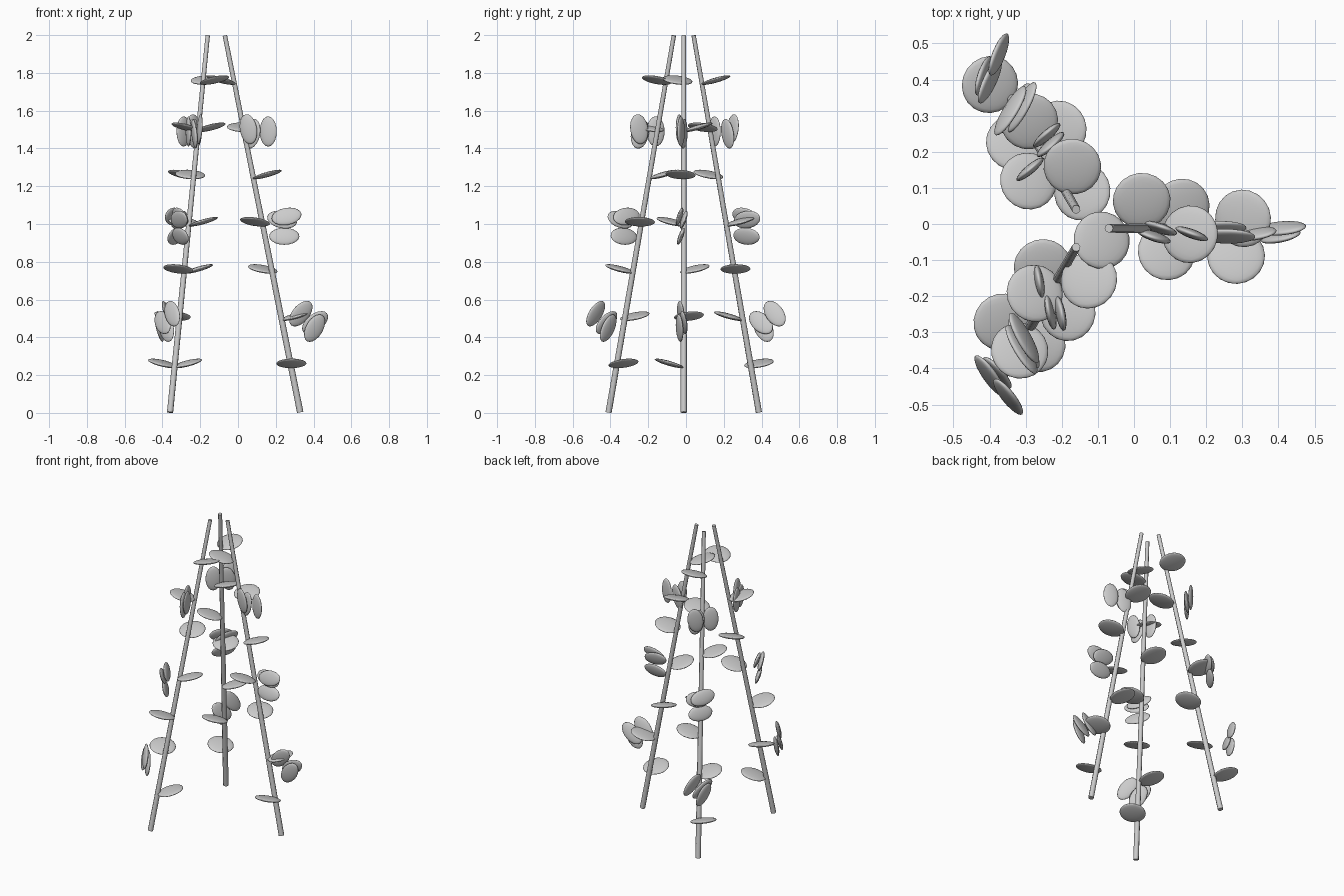
import bpy, math
from mathutils import Vector, Matrix

if "Cube" in bpy.data.objects:
    bpy.data.objects.remove(bpy.data.objects["Cube"])

CENTRE = Vector((-0.13, -0.012, 0))


def radial(a):
    return Vector((math.cos(a), math.sin(a), 0))


def pole_point(a, z):
    # poles lean inward from a wide foot circle to a small top circle
    return CENTRE + radial(a) * (0.46 - 0.2 * z) + Vector((0, 0, z))


def ellipsoid(name, matrix, size):
    bpy.ops.mesh.primitive_ico_sphere_add(subdivisions=3, radius=1)
    ob = bpy.context.object
    ob.name = name
    ob.data.transform(Matrix.Diagonal((*size, 1)))
    ob.matrix_world = matrix
    bpy.ops.object.shade_smooth()
    return ob


def add_pole(a):
    lo, hi = pole_point(a, 0.003), pole_point(a, 1.998)
    bpy.ops.mesh.primitive_cone_add(vertices=8, radius1=0.017, radius2=0.012,
                                    depth=(hi - lo).length, location=(lo + hi) / 2)
    ob = bpy.context.object
    ob.name = "pole"
    ob.rotation_euler = (hi - lo).to_track_quat('Z', 'Y').to_euler()
    bpy.ops.object.shade_smooth_by_angle(angle=math.radians(50))


def add_leaf(a, z, turn):
    # round leaf growing off the pole, rising outward
    m = (Matrix.Translation(pole_point(a, z) + radial(turn) * 0.077 + Vector((0, 0, 0.012)))
         @ Matrix.Rotation(turn, 4, 'Z') @ Matrix.Rotation(math.radians(-16), 4, 'Y'))
    ellipsoid("leaf", m, (0.08, 0.08, 0.013))


def add_cluster(a, z, out, spin):
    # three slim upright petals; the cluster turns opposite to its pole's angle
    base = (Matrix.Translation(pole_point(a, z) + radial(a) * out + Vector((0, 0, -0.01)))
            @ Matrix.Rotation(-a, 4, 'Z') @ Matrix.Rotation(math.radians(90), 4, 'X')
            @ Matrix.Rotation(spin, 4, 'Z'))
    for along, across, side, fan in ((0.012, 0.05, 0.022, 10), (-0.012, 0.033, 0.0, -12),
                                     (0.0, -0.055, 0.015, 0)):
        m = (base @ Matrix.Translation((along, across, side))
             @ Matrix.Rotation(math.radians(fan), 4, 'Z')
             @ Matrix.Rotation(math.radians(-20), 4, 'X'))
        ellipsoid("petal", m, (0.08, 0.048, 0.013))


# three poles, each with seven spiralling leaves and three petal clusters
for pole_deg, first_turn in ((0, -88), (120, 146), (240, 28)):
    a = math.radians(pole_deg)
    add_pole(a)
    for i in range(7):
        add_leaf(a, 0.25 * (i + 1), math.radians(first_turn + 108.9 * i))
    for z, out, spin in ((0.5, 0.145, -130), (1.0, 0.115, 0), (1.5, 0.075, 90)):
        add_cluster(a, z, out, math.radians(spin))
